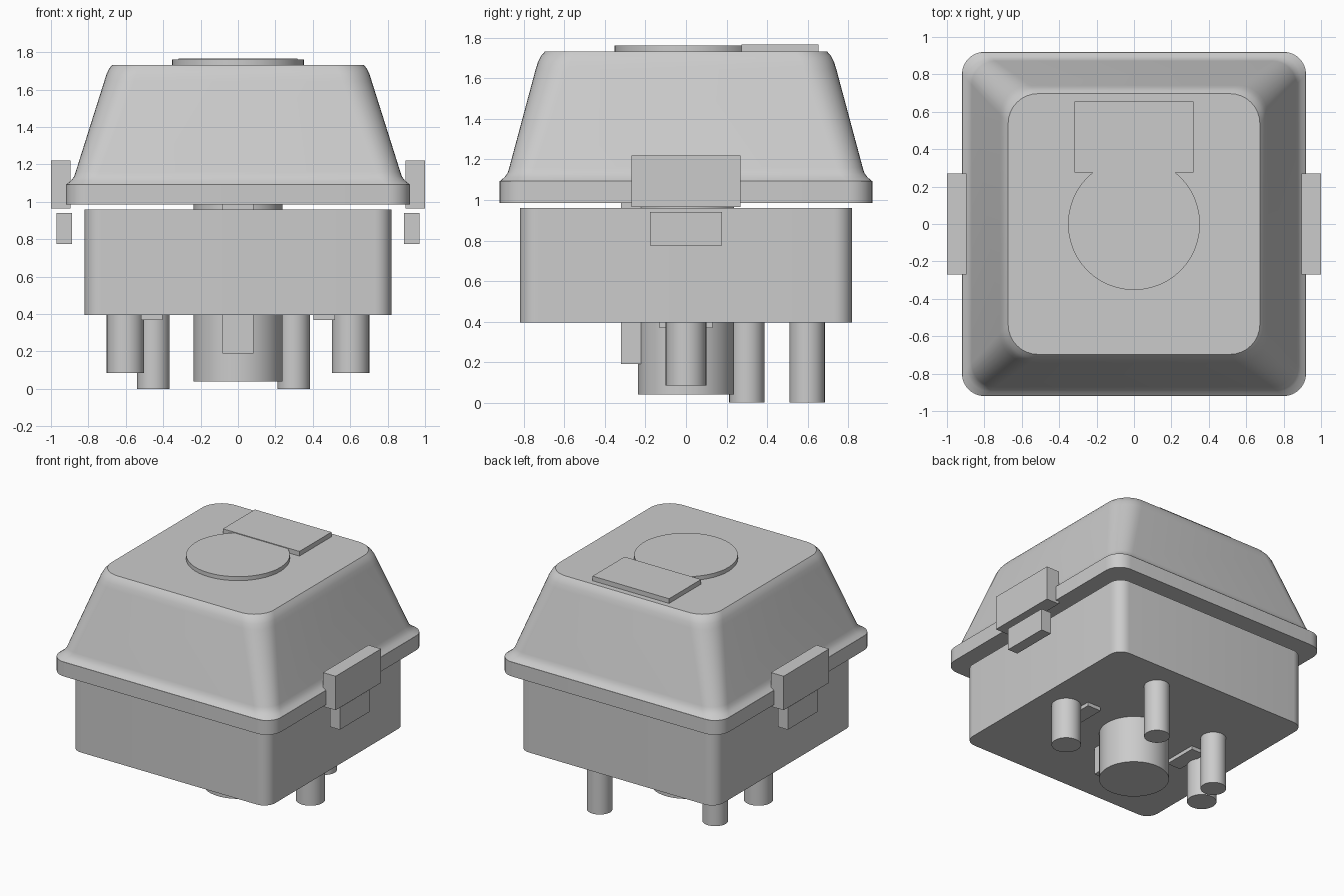
import bpy, bmesh, math

if "Cube" in bpy.data.objects:
    bpy.data.objects.remove(bpy.data.objects["Cube"])


def finish(name, bm, smooth=True):
    bmesh.ops.recalc_face_normals(bm, faces=bm.faces[:])
    mesh = bpy.data.meshes.new(name)
    bm.to_mesh(mesh)
    bm.free()
    ob = bpy.data.objects.new(name, mesh)
    bpy.context.collection.objects.link(ob)
    if smooth:
        bpy.ops.object.select_all(action='DESELECT')
        bpy.context.view_layer.objects.active = ob
        ob.select_set(True)
        bpy.ops.object.shade_smooth_by_angle(angle=math.radians(32))
    return ob


def rounded_rect(hx, hy, r, n=8):
    """Outline of a rectangle with rounded corners."""
    pts = []
    for i, (sx, sy) in enumerate(((1, 1), (-1, 1), (-1, -1), (1, -1))):
        for k in range(n + 1):
            a = math.pi / 2 * (i + k / n)
            pts.append((sx * (hx - r) + r * math.cos(a), sy * (hy - r) + r * math.sin(a)))
    return pts


def loft(name, rings):
    """Closed solid through rounded rectangles (half x, half y, radius, z)."""
    bm = bmesh.new()
    loops = [[bm.verts.new((x, y, z)) for x, y in rounded_rect(hx, hy, r)]
             for hx, hy, r, z in rings]
    for a, b in zip(loops, loops[1:]):
        for i in range(len(a)):
            j = (i + 1) % len(a)
            bm.faces.new((a[i], a[j], b[j], b[i]))
    bm.faces.new(loops[0])
    bm.faces.new(loops[-1])
    return finish(name, bm)


def box(name, x0, x1, y0, y1, z0, z1):
    bm = bmesh.new()
    bmesh.ops.create_cube(bm, size=1)
    for v in bm.verts:
        v.co = ((x0 + x1) / 2 + v.co.x * (x1 - x0), (y0 + y1) / 2 + v.co.y * (y1 - y0),
                (z0 + z1) / 2 + v.co.z * (z1 - z0))
    return finish(name, bm, False)


def cylinder(name, x, y, r, z0, z1, n=32):
    bm = bmesh.new()
    bmesh.ops.create_cone(bm, cap_ends=True, segments=n, radius1=r, radius2=r, depth=z1 - z0)
    bmesh.ops.translate(bm, verts=bm.verts[:], vec=(x, y, (z0 + z1) / 2))
    return finish(name, bm)


# Housing halves
loft("lower_housing", [(.82, .82, .09, .395), (.82, .82, .09, .96)])
loft("housing_flange", [(.92, .92, .12, .985), (.92, .92, .12, 1.093)])
loft("upper_housing", [
    (.918, .918, .12, 1.093), (.893, .895, .122, 1.113), (.876, .879, .125, 1.136),
    (.868, .872, .128, 1.16), (.715, .742, .16, 1.645), (.704, .731, .16, 1.68),
    (.69, .716, .16, 1.71), (.673, .697, .16, 1.732)])

# Raised pads on the top face
cylinder("top_disc", 0, 0, .353, 1.73, 1.762, 48)
box("top_plate", -.318, .318, .275, .655, 1.73, 1.767)

# Central post with its front key, joining the two halves
cylinder("centre_post", 0, 0, .238, .04, 1.0, 48)
box("post_key", -.082, .082, -.32, -.18, .19, 1.0)

# Side clips, locating posts and the thin pads beside them
for side, s in (("left", -1), ("right", 1)):
    def span(a, b):
        return sorted((s * a, s * b))
    box(side + "_clip", *span(.895, 1.0), -.27, .27, .965, 1.22)
    box(side + "_clip_tab", *span(.888, .97), -.177, .177, .775, .94)
    cylinder(side + "_locating_post", s * .602, 0, .1, .085, .41)
    box(side + "_base_pad", *span(.405, .518), -.13, .13, .368, .41)

# Contact pins
cylinder("left_contact_pin", -.453, .3, .087, 0, .41)
cylinder("right_contact_pin", .298, .598, .087, 0, .41)
